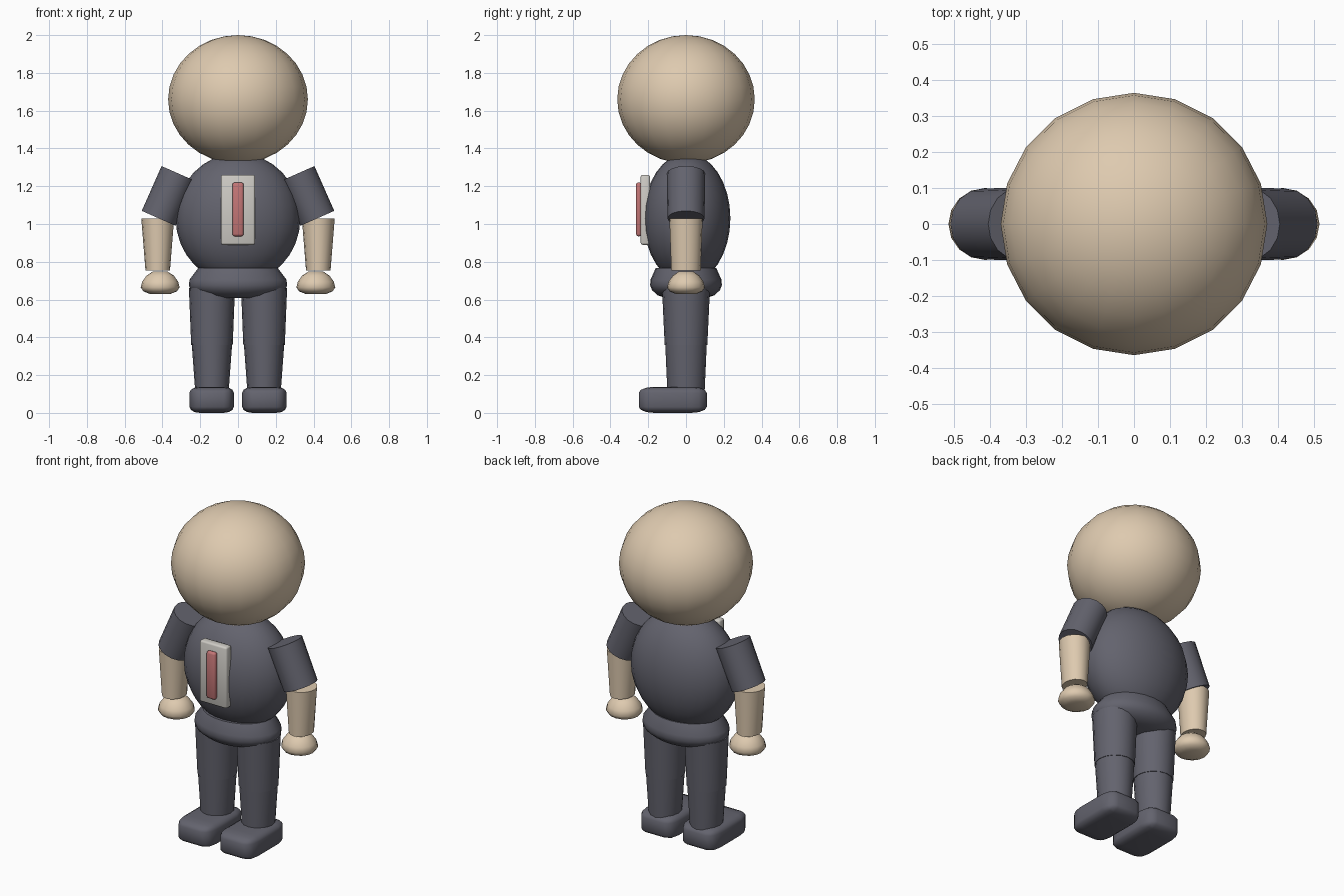
import bpy, bmesh, math
from mathutils import Vector, Matrix

if "Cube" in bpy.data.objects:
    bpy.data.objects.remove(bpy.data.objects["Cube"])


def material(name, rgb):
    m = bpy.data.materials.new(name)
    m.diffuse_color = (*rgb, 1)
    m.use_nodes = True
    m.node_tree.nodes["Principled BSDF"].inputs["Base Color"].default_value = m.diffuse_color
    return m


SKIN = material("skin_tan", (0.73, 0.59, 0.43))
CLOTH = material("cloth_charcoal", (0.125, 0.125, 0.155))
PLATE = material("plate_grey", (0.62, 0.60, 0.56))
STRIPE = material("stripe_red", (0.55, 0.18, 0.18))


def finish(bm, name, mat, angle=40):
    bmesh.ops.recalc_face_normals(bm, faces=bm.faces[:])
    me = bpy.data.meshes.new(name)
    bm.to_mesh(me)
    bm.free()
    ob = bpy.data.objects.new(name, me)
    bpy.context.collection.objects.link(ob)
    me.materials.append(mat)
    bpy.ops.object.select_all(action='DESELECT')
    ob.select_set(True)
    bpy.context.view_layer.objects.active = ob
    bpy.ops.object.shade_smooth_by_angle(angle=math.radians(angle))
    return ob


def ellipsoid(name, centre, radii, mat, seg=20, rings=16):
    bm = bmesh.new()
    bmesh.ops.create_uvsphere(bm, u_segments=seg, v_segments=rings, radius=1)
    bmesh.ops.scale(bm, vec=radii, verts=bm.verts)
    bmesh.ops.translate(bm, vec=centre, verts=bm.verts)
    return finish(bm, name, mat)


def loft(name, rings, mat, seg=16, tilt=0, centre=(0, 0, 0), angle=40):
    """Stack of elliptical rings (rx, ry, z), capped at both ends."""
    bm = bmesh.new()
    loops = []
    for rx, ry, z in rings:
        loops.append([bm.verts.new((rx * math.cos(2 * math.pi * i / seg),
                                    ry * math.sin(2 * math.pi * i / seg), z))
                      for i in range(seg)])
    for a, b in zip(loops, loops[1:]):
        for i in range(seg):
            j = (i + 1) % seg
            bm.faces.new((a[i], a[j], b[j], b[i]))
    bm.faces.new(loops[0])
    bm.faces.new(loops[-1])
    bm.transform(Matrix.Translation(centre) @ Matrix.Rotation(tilt, 4, 'Y'))
    return finish(bm, name, mat, angle)


def rounded_box(name, lo, hi, mat, bevel, segments=2, proportional=False):
    lo, hi = Vector(lo), Vector(hi)
    size = hi - lo
    bm = bmesh.new()
    bmesh.ops.create_cube(bm, size=1)
    if not proportional:
        bmesh.ops.scale(bm, vec=size, verts=bm.verts)
    bmesh.ops.bevel(bm, geom=bm.edges[:], offset=bevel, segments=segments,
                    profile=0.5, affect='EDGES')
    if proportional:
        bmesh.ops.scale(bm, vec=size, verts=bm.verts)
    bmesh.ops.translate(bm, vec=(lo + hi) / 2, verts=bm.verts)
    return finish(bm, name, mat, 50)


# Head and torso
ellipsoid("head", (0, 0, 1.66), (0.37, 0.364, 0.34), SKIN)
ellipsoid("torso", (0, 0.005, 1.03), (0.33, 0.23, 0.345), CLOTH, 24, 16)

# Hip band
loft("hips", [(0.13, 0.10, 0.607), (0.20, 0.15, 0.622), (0.25, 0.18, 0.65),
              (0.26, 0.19, 0.675), (0.257, 0.188, 0.705), (0.21, 0.16, 0.768)],
     CLOTH, 24)

# Chest plate with stripe
rounded_box("chest_plate", (-0.09, -0.24, 0.89), (0.09, -0.19, 1.26), PLATE, 0.01)
rounded_box("chest_stripe", (-0.03, -0.265, 0.935), (0.03, -0.235, 1.22), STRIPE, 0.012)

for side, s in (("right", 1), ("left", -1)):
    # Sleeve slopes outward from the shoulder to the elbow
    top, end = Vector((0.315 * s, 0, 1.267)), Vector((0.42 * s, 0, 1.03))
    d = top - end
    loft(side + "_sleeve", [(0.098, 0.098, 0), (0.098, 0.102, d.length)], CLOTH,
         16, math.atan2(d.x, d.z), end)
    # Bare forearm and mitten-like hand
    loft(side + "_forearm", [(0.065, 0.078, 0.755), (0.087, 0.088, 1.03)], SKIN,
         16, 0, (0.425 * s, 0, 0))
    loft(side + "_hand", [(0.055, 0.055, 0.63), (0.088, 0.086, 0.643),
                          (0.103, 0.10, 0.665), (0.095, 0.092, 0.695),
                          (0.072, 0.07, 0.727), (0.04, 0.04, 0.748)],
         SKIN, 16, 0, (0.412 * s, 0, 0), 50)
    # Thigh, shin and shoe
    loft(side + "_thigh", [(0.11, 0.113, 0.36), (0.122, 0.127, 0.66)], CLOTH,
         16, 0, (0.138 * s, 0, 0))
    loft(side + "_shin", [(0.089, 0.099, 0.12), (0.107, 0.11, 0.365)], CLOTH,
         16, 0, (0.138 * s, 0, 0))
    x0, x1 = sorted((0.022 * s, 0.257 * s))
    rounded_box(side + "_shoe", (x0, -0.25, 0), (x1, 0.11, 0.138), CLOTH,
                0.23, 3, True)
